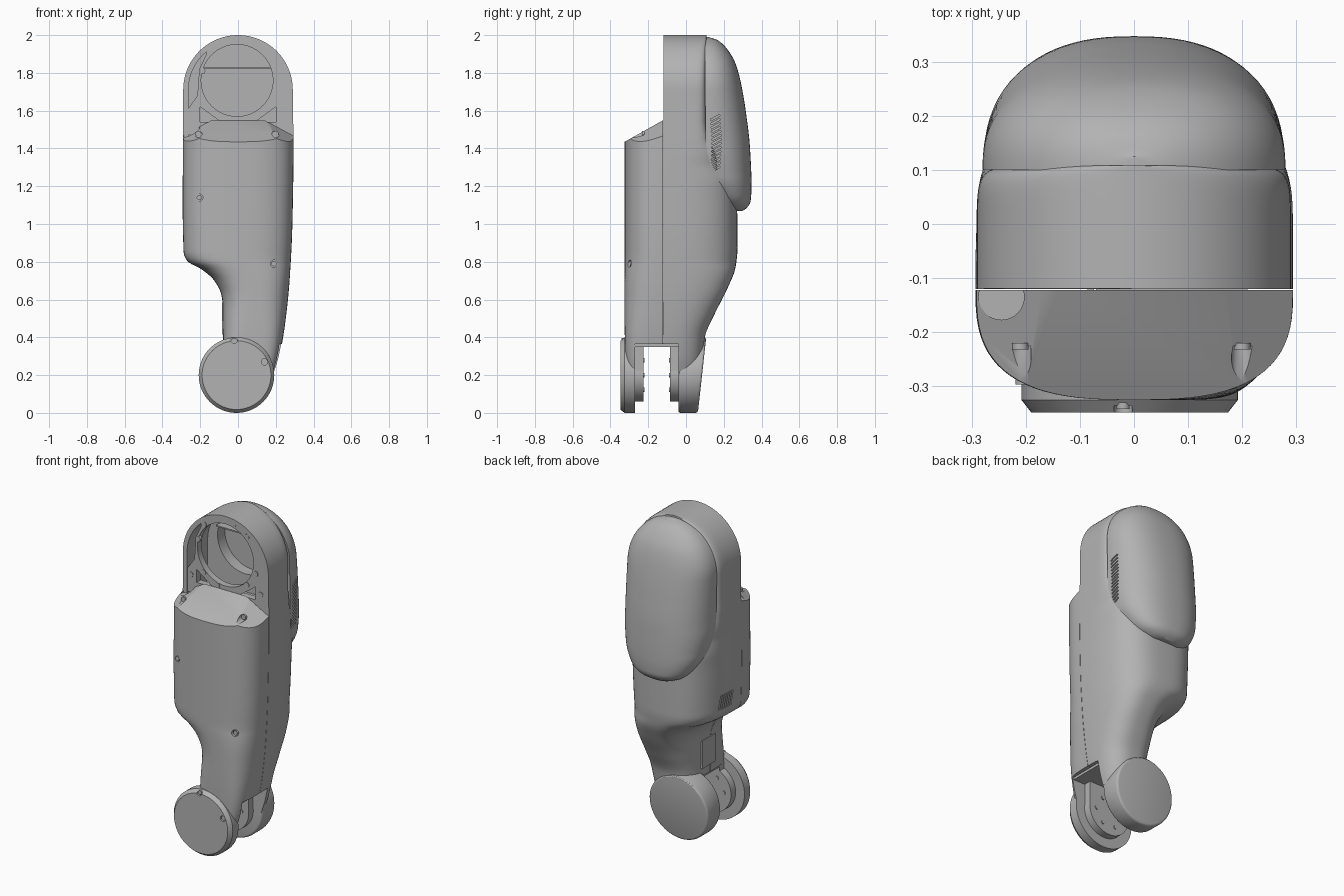
import bpy, bmesh, math
from mathutils import Vector, Matrix

if "Cube" in bpy.data.objects:
    bpy.data.objects.remove(bpy.data.objects["Cube"], do_unlink=True)

grey = bpy.data.materials.new("shell grey")
grey.use_nodes = True
grey.diffuse_color = (0.45, 0.45, 0.45, 1)
grey.node_tree.nodes["Principled BSDF"].inputs["Base Color"].default_value = grey.diffuse_color


def make(name, bm):
    bmesh.ops.recalc_face_normals(bm, faces=bm.faces)
    me = bpy.data.meshes.new(name)
    bm.to_mesh(me)
    bm.free()
    me.materials.append(grey)
    ob = bpy.data.objects.new(name, me)
    bpy.context.collection.objects.link(ob)
    return ob


def activate(ob):
    bpy.ops.object.select_all(action='DESELECT')
    ob.select_set(True)
    bpy.context.view_layer.objects.active = ob


def smooth(ob):
    activate(ob)
    bpy.ops.object.shade_smooth_by_angle(angle=math.radians(32))


def cut(ob, cutter, keep=False):
    mod = ob.modifiers.new("cut", 'BOOLEAN')
    mod.operation, mod.solver, mod.object = 'DIFFERENCE', 'EXACT', cutter
    activate(ob)
    bpy.ops.object.modifier_apply(modifier=mod.name)
    if not keep:
        bpy.data.objects.remove(cutter, do_unlink=True)


def curve(keys, z):
    """Smooth interpolation through (z, value) keys."""
    if z <= keys[0][0]:
        return keys[0][1]
    if z >= keys[-1][0]:
        return keys[-1][1]

    def slope(i):
        if i in (0, len(keys) - 1):
            return 0 if i else (keys[1][1] - keys[0][1]) / (keys[1][0] - keys[0][0])
        s = [(keys[j + 1][1] - keys[j][1]) / (keys[j + 1][0] - keys[j][0]) for j in (i - 1, i)]
        return 0 if s[0] * s[1] <= 0 else 2 * s[0] * s[1] / (s[0] + s[1])
    i = max(k for k in range(len(keys) - 1) if keys[k][0] <= z)
    (a, u), (b, v) = keys[i], keys[i + 1]
    h, t = b - a, (z - a) / (b - a)
    return (u * (1 + 2 * t) * (1 - t) ** 2 + slope(i) * h * t * (1 - t) ** 2
            + v * t * t * (3 - 2 * t) + slope(i + 1) * h * t * t * (t - 1))


def loft(name, zs, section, steps=40):
    """Stack half-superellipse sections; section(z) = left, right, seam y, outer y, exponent."""
    bm, rings = bmesh.new(), []
    for z in zs:
        xl, xr, y0, y1, e = section(z)
        ring = []
        for i in range(steps + 1):
            a = math.pi * i / steps
            c, s = math.cos(a), max(math.sin(a), 0)
            x = math.copysign(abs(c) ** (2 / e), c)
            ring.append(bm.verts.new(((xl + xr) / 2 + (xr - xl) / 2 * x, y0 + (y1 - y0) * s ** (2 / e), z)))
        rings.append(ring)
    for p, q in zip(rings, rings[1:]):
        for i in range(steps + 1):
            j = (i + 1) % (steps + 1)
            bm.faces.new((p[i], p[j], q[j], q[i]))
    bm.faces.new(rings[0])
    bm.faces.new(rings[-1])
    return make(name, bm)


def spaced(a, b, n):
    return [a + (b - a) * i / n for i in range(n + 1)]


def dome(base, r):
    return [base + r * math.sin(math.radians(88) * i / 24) for i in range(1, 25)]


def add_box(bm, centre, size, tilt=0):
    m = Matrix.Translation(centre) @ Matrix.Rotation(tilt, 4, 'X') @ Matrix.Diagonal((*size, 1))
    bmesh.ops.create_cube(bm, size=1, matrix=m)


def box(name, centre, size):
    bm = bmesh.new()
    add_box(bm, centre, size)
    return make(name, bm)


def add_rod(bm, x, z, y0, y1, r, r1=None, n=24):
    m = Matrix.Translation((x, (y0 + y1) / 2, z)) @ Matrix.Rotation(math.pi / 2, 4, 'X')
    # the cone's second end points to -y
    bmesh.ops.create_cone(bm, cap_ends=True, segments=n, radius1=r, radius2=r if r1 is None else r1,
                          depth=abs(y1 - y0), matrix=m)


def rods(name, places, y0, y1, r, n=24):
    bm = bmesh.new()
    for x, z in places:
        add_rod(bm, x, z, y0, y1, r, n=n)
    return make(name, bm)


def prism(name, outline, y0, y1):
    bm = bmesh.new()
    a, b = [[bm.verts.new((x, y, z)) for x, z in outline] for y in (y0, y1)]
    bm.faces.new(a)
    bm.faces.new(b)
    for i in range(len(a)):
        j = (i + 1) % len(a)
        bm.faces.new((a[i], a[j], b[j], b[i]))
    return make(name, bm)


def slice_off(ob, point, normal):
    bm = bmesh.new()
    bm.from_mesh(ob.data)
    cutres = bmesh.ops.bisect_plane(bm, geom=bm.verts[:] + bm.edges[:] + bm.faces[:], plane_co=point,
                                    plane_no=normal, clear_outer=True)
    bmesh.ops.holes_fill(bm, edges=[g for g in cutres["geom_cut"] if isinstance(g, bmesh.types.BMEdge)])
    bmesh.ops.recalc_face_normals(bm, faces=bm.faces)
    bm.to_mesh(ob.data)
    bm.free()


# Outline of the limb, shared by both shell halves
SEAM = -0.12
left = [(0.2, -0.08), (0.56, -0.08), (0.62, -0.087), (0.7, -0.125), (0.765, -0.2), (0.8, -0.265),
        (0.85, -0.288), (1.1, -0.293), (1.71, -0.29)]
right = [(0.2, 0.19), (0.3, 0.22), (0.5, 0.253), (0.7, 0.273), (1, 0.288), (1.4, 0.294), (1.71, 0.29)]


def taper(z, base, r):
    return math.sqrt(max(1 - ((z - base) / r) ** 2, 0)) if z > base else 1


# Back shell
back = [(0.2, 0.08), (0.4, 0.1), (0.52, 0.15), (0.66, 0.22), (0.77, 0.262), (0.86, 0.272),
        (1.2, 0.27), (1.32, 0.22), (1.45, 0.13), (1.55, 0.112), (2, 0.108)]
boxy = [(0.2, 2.6), (1.1, 3), (1.3, 3.5), (1.5, 9), (2, 12)]


def back_section(z):
    k = taper(z, 1.71, 0.29)
    return curve(left, z) * k, curve(right, z) * k, SEAM, curve(back, z), curve(boxy, z)


back_shell = loft("back_shell", spaced(0.2, 1.71, 90) + dome(1.71, 0.29), back_section)

# Front cover with a sloping, shouldered top
front_cover = loft("front_cover", spaced(0.2, 1.6, 84),
                   lambda z: (curve(left, z), curve(right, z), SEAM - 0.002,
                              curve([(0.2, -0.32), (0.5, -0.325), (1.6, -0.325)], z),
                              curve([(0.2, 4.5), (0.35, 4), (0.65, 2.8)], z)))
slice_off(front_cover, Vector((0, -0.12, 1.55)), Vector((0, -0.56, 1)))
for side in (-1, 1):
    slice_off(front_cover, Vector((side * 0.14, -0.12, 1.55)), Vector((side * 0.54, -0.36, 1)))

# Rear bulging cap
seam_line = [(1.07, 0.24), (1.15, 0.205), (1.28, 0.14), (1.45, 0.104), (2, 0.1)]
bulge = [(1.07, 0.3), (1.085, 0.322), (1.12, 0.342), (1.2, 0.347), (1.4, 0.339), (1.6, 0.316), (1.75, 0.29),
         (1.85, 0.262), (1.93, 0.215), (1.975, 0.165), (1.99, 0.125)]
girth = [(1.07, 0.09), (1.1, 0.155), (1.15, 0.205), (1.25, 0.255), (1.4, 0.278), (1.71, 0.28)]


def cap_section(z):
    w = curve(girth, z) * taper(z, 1.71, 0.28)
    return -w, w, curve(seam_line, z), curve(bulge, z), 2.4


rear_cap = loft("rear_cap", spaced(1.07, 1.71, 50) + dome(1.71, 0.28), cap_section)

# Hollow socket and bore
arc = [(0.262 * math.cos(a), 1.71 + 0.262 * math.sin(a)) for a in spaced(0, math.pi, 40)]
cut(back_shell, prism("recess", arc + [(-0.262, 1.46), (0.262, 1.46)], -0.2, 0.08))
bore = rods("bore", [(-0.005, 1.76)], -0.3, 0.15, 0.19, 64)
cut(back_shell, bore, keep=True)
cut(rear_cap, bore, keep=True)

# Mounting frame around the bore
rim = [(0.264 * math.cos(a), 1.711 + 0.264 * math.sin(a)) for a in spaced(0, 2.2, 30)]
frame = prism("mounting_frame", rim + [(-0.205, 1.82), (-0.215, 1.68), (-0.264, 1.61), (-0.264, 1.47),
                                       (0.264, 1.47)], -0.115, -0.075)
cut(frame, bore)
for side in (-1, 1):
    cut(frame, prism("pocket", [(side * 0.2, 1.54), (side * 0.09, 1.54), (side * 0.2, 1.62)], -0.2, -0.06))
box("inner_ledge", (-0.005, 0.1, 1.828), (0.36, 0.1, 0.008))
frame_points = [(0.05, 1.962), (-0.15, 1.91), (0.14, 1.91), (-0.19, 1.81), (0.2, 1.7), (-0.24, 1.58),
                (0.235, 1.58), (-0.155, 1.615), (0.14, 1.615), (-0.06, 1.56)]
smooth(rods("frame_screws", frame_points, -0.119, -0.1, 0.017))

# Cover screws sunk in holes, and the cable notch
points = [(-0.205, 1.14), (0.19, 0.79)]
cut(front_cover, rods("holes", points, -0.4, -0.285, 0.019))
smooth(rods("cover_screws", points, -0.297, -0.28, 0.014))
top_points = [(-0.21, 1.478), (0.2, 1.478)]
cut(front_cover, rods("holes", top_points, -0.4, -0.225, 0.02))
smooth(rods("top_screws", top_points, -0.232, -0.22, 0.015))
bm = bmesh.new()
bmesh.ops.create_cone(bm, cap_ends=True, segments=32, radius1=0.042, radius2=0.042, depth=0.2,
                      matrix=Matrix.Translation((-0.245, -0.135, 1.56)))
cut(front_cover, make("notch", bm))

# Cooling slots
bm = bmesh.new()
for i in range(14):
    add_box(bm, (0.27, 0.155 + 0.006 * math.sin(i / 13 * math.pi), 1.29 + i * 0.021), (0.05, 0.055, 0.009), 0.5)
cut(rear_cap, make("slots", bm))
bm = bmesh.new()
for i in range(7):
    add_box(bm, (-0.28, -0.03 + i * 0.016, 0.91), (0.05, 0.008, 0.09), 0.2)
cut(back_shell, make("slots", bm))

# Fork slot at the lower end
slot = box("slot", (0, -0.155, 0.16), (1, 0.23, 0.41))
cut(back_shell, slot, keep=True)
cut(front_cover, slot)

# Joint discs
X, Z = -0.008, 0.2
bm = bmesh.new()
add_rod(bm, X, Z, -0.27, -0.325, 0.2, n=72)
add_rod(bm, X, Z, -0.325, -0.348, 0.2, 0.182, n=72)
bmesh.ops.remove_doubles(bm, verts=bm.verts, dist=0.0005)
front_disc = make("front_disc", bm)
disc_points = [(-0.02, 0.385), (0.14, 0.27)]
cut(front_disc, rods("holes", disc_points, -0.4, -0.335, 0.017))
smooth(rods("disc_screws", disc_points, -0.342, -0.33, 0.012))

rear_disc = rods("rear_disc", [(X, Z)], -0.04, 0.14, 0.2, 72)
slice_off(rear_disc, Vector((0, 0.107, 0.4)), Vector((0, 1, -0.11)))
bevel = rear_disc.modifiers.new("rounded rim", 'BEVEL')
bevel.width, bevel.segments, bevel.limit_method = 0.012, 3, 'ANGLE'
activate(rear_disc)
bpy.ops.object.modifier_apply(modifier=bevel.name)

# Inner hubs with their stems and bolt circles
for name, y0, y1, face in (("front_hub", -0.275, -0.225, -0.22), ("rear_hub", -0.035, -0.085, -0.09)):
    smooth(rods(name, [(X, Z)], min(y0, y1), max(y0, y1), 0.14, 48))
    box(name + "_stem", (0.03, (y0 + y1) / 2, 0.28), (0.2, 0.05, 0.16))
    ring = [(X + 0.09 * math.cos(a), Z + 0.09 * math.sin(a)) for a in spaced(0, 5 * math.pi / 3, 5)]
    rods(name + "_bolts", ring, min(y1, face), max(y1, face), 0.012, 12)
box("slot_roof", (0.07, -0.155, 0.36), (0.28, 0.23, 0.02))

# Side panel above the fork
box("side_panel", (-0.08, -0.1, 0.5), (0.012, 0.13, 0.17))

for ob in (back_shell, front_cover, rear_cap, frame, front_disc, rear_disc):
    smooth(ob)
